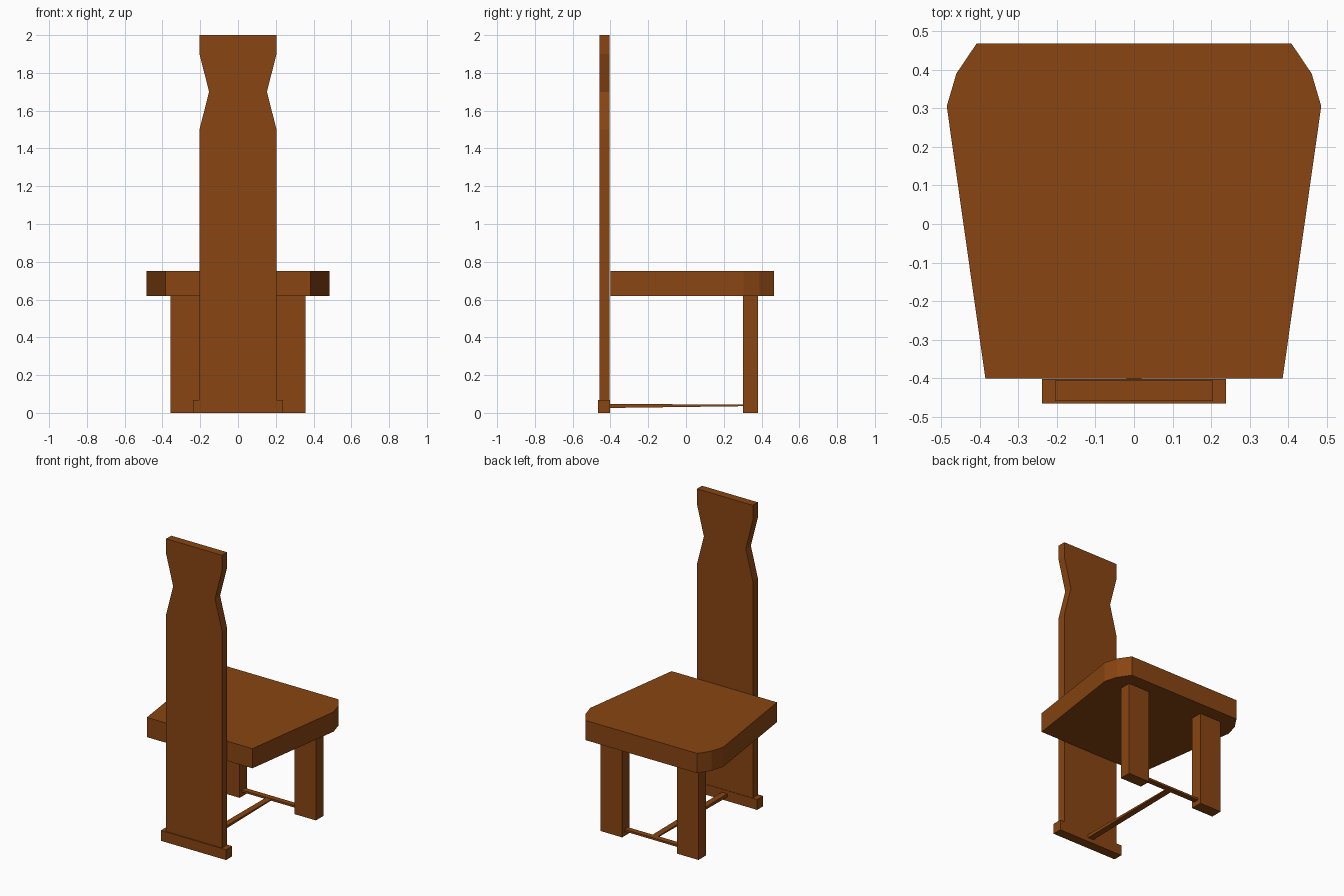
import bpy
import bmesh
from mathutils import Matrix

cube = bpy.data.objects.get("Cube")
if cube:
    bpy.data.objects.remove(cube, do_unlink=True)

wood = bpy.data.materials.new("brown wood")
wood.use_nodes = True
colour = (0.25, 0.06, 0.006, 1)
wood.diffuse_color = colour
wood.node_tree.nodes["Principled BSDF"].inputs["Base Color"].default_value = colour


def finish(name, bm):
    bmesh.ops.recalc_face_normals(bm, faces=bm.faces)
    mesh = bpy.data.meshes.new(name)
    bm.to_mesh(mesh)
    bm.free()
    mesh.materials.append(wood)
    obj = bpy.data.objects.new(name, mesh)
    bpy.context.collection.objects.link(obj)
    return obj


def box(name, low, high):
    bm = bmesh.new()
    bmesh.ops.create_cube(bm, size=1)
    for v in bm.verts:
        v.co = [h if c > 0 else l for c, l, h in zip(v.co, low, high)]
    return finish(name, bm)


def slab(name, half, place, direction):
    """Extrude a symmetric outline given by its right half, bottom to top."""
    outline = half + [(-x, y) for x, y in reversed(half)]
    bm = bmesh.new()
    face = bm.faces.new([bm.verts.new(place(x, y)) for x, y in outline])
    moved = bmesh.ops.extrude_face_region(bm, geom=[face], use_keep_orig=True)
    verts = [g for g in moved["geom"] if isinstance(g, bmesh.types.BMVert)]
    bmesh.ops.translate(bm, verts=verts, vec=direction)
    return finish(name, bm)


# Seat with tapered sides and clipped corners
slab("seat", [(0.385, -0.40), (0.485, 0.305), (0.46, 0.39), (0.408, 0.467)],
     lambda x, y: (x, y, 0.62), (0, 0, 0.13))

# Tall panel with a pinched neck, standing on a foot
slab("back_panel", [(0.204, 0), (0.204, 1.5), (0.153, 1.7), (0.204, 1.9), (0.204, 2)],
     lambda x, z: (x, -0.458, z), (0, 0.053, 0))
box("panel_foot", (-0.238, -0.465, 0), (0.238, -0.402, 0.068))

# Pair of legs
for side, name in ((1, "left_leg"), (-1, "right_leg")):
    a, b = sorted((side * 0.2, side * 0.357))
    box(name, (a, 0.303, 0), (b, 0.38, 0.625))

# Thin stretchers; the long one tapers toward the legs
box("cross_stretcher", (-0.205, 0.322, 0.032), (0.205, 0.358, 0.045))
long_bar = box("long_stretcher", (-0.02, -0.41, 0.026), (0.02, 0.34, 0.048))
for v in long_bar.data.vertices:
    if v.co.y > 0:
        v.co.z = 0.043 if v.co.z > 0.037 else 0.036
